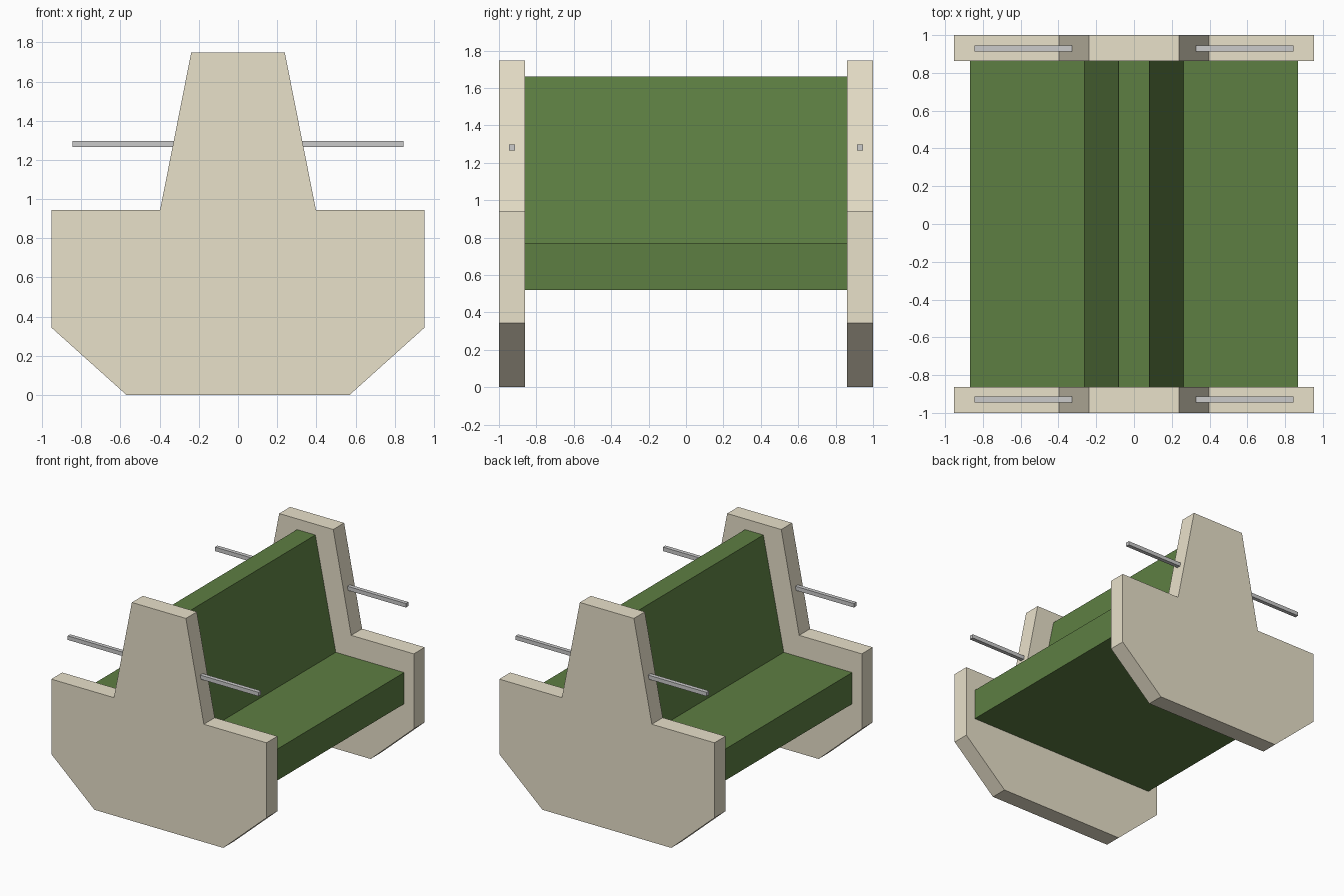
import bpy, bmesh

if "Cube" in bpy.data.objects:
    bpy.data.objects.remove(bpy.data.objects["Cube"])


def material(name, rgb):
    m = bpy.data.materials.new(name)
    m.diffuse_color = (*rgb, 1)
    m.use_nodes = True
    m.node_tree.nodes["Principled BSDF"].inputs["Base Color"].default_value = m.diffuse_color
    return m


def extrude_profile(name, half, y0, y1, mat=None):
    """Mirror a half profile (x, z), listed bottom to top, and extrude it along y."""
    outline = half + [(-x, z) for x, z in reversed(half)]
    bm = bmesh.new()
    face = bm.faces.new([bm.verts.new((x, y0, z)) for x, z in outline])
    new = bmesh.ops.extrude_face_region(bm, geom=[face])["geom"]
    bmesh.ops.translate(bm, vec=(0, y1 - y0, 0),
                        verts=[v for v in new if isinstance(v, bmesh.types.BMVert)])
    bmesh.ops.recalc_face_normals(bm, faces=bm.faces)
    mesh = bpy.data.meshes.new(name)
    bm.to_mesh(mesh)
    bm.free()
    obj = bpy.data.objects.new(name, mesh)
    bpy.context.collection.objects.link(obj)
    if mat:
        mesh.materials.append(mat)
    return obj


def box(name, x0, x1, y0, y1, z0, z1):
    bpy.ops.mesh.primitive_cube_add(
        size=1, location=((x0 + x1) / 2, (y0 + y1) / 2, (z0 + z1) / 2))
    obj = bpy.context.object
    obj.name = name
    obj.scale = (x1 - x0, y1 - y0, z1 - z0)
    return obj


cream = material("cream", (0.81, 0.75, 0.59))
green = material("green", (0.11, 0.21, 0.055))
INNER = 0.862

# End panels and the armrest rods on their upper slopes
panel = [(0.57, 0), (0.952, 0.343), (0.952, 0.943), (0.398, 0.943), (0.239, 1.747)]
for side, s in (("front", -1), ("back", 1)):
    extrude_profile(side + "_end_panel", panel, *sorted((s * INNER, s * 1.0)), cream)
    for end, e in (("left", -1), ("right", 1)):
        x0, x1 = sorted((e * 0.32, e * 0.845))
        y = s * 0.93
        box(f"{side}_{end}_armrest_rod", x0, x1, y - 0.016, y + 0.016, 1.265, 1.297)

# Double-sided bench: flat seat with a tapered central backrest
extrude_profile("seat", [(0.867, 0.52), (0.867, 0.771)], -INNER, INNER, green)
extrude_profile("backrest", [(0.262, 0.771), (0.081, 1.661)], -INNER, INNER, green)
